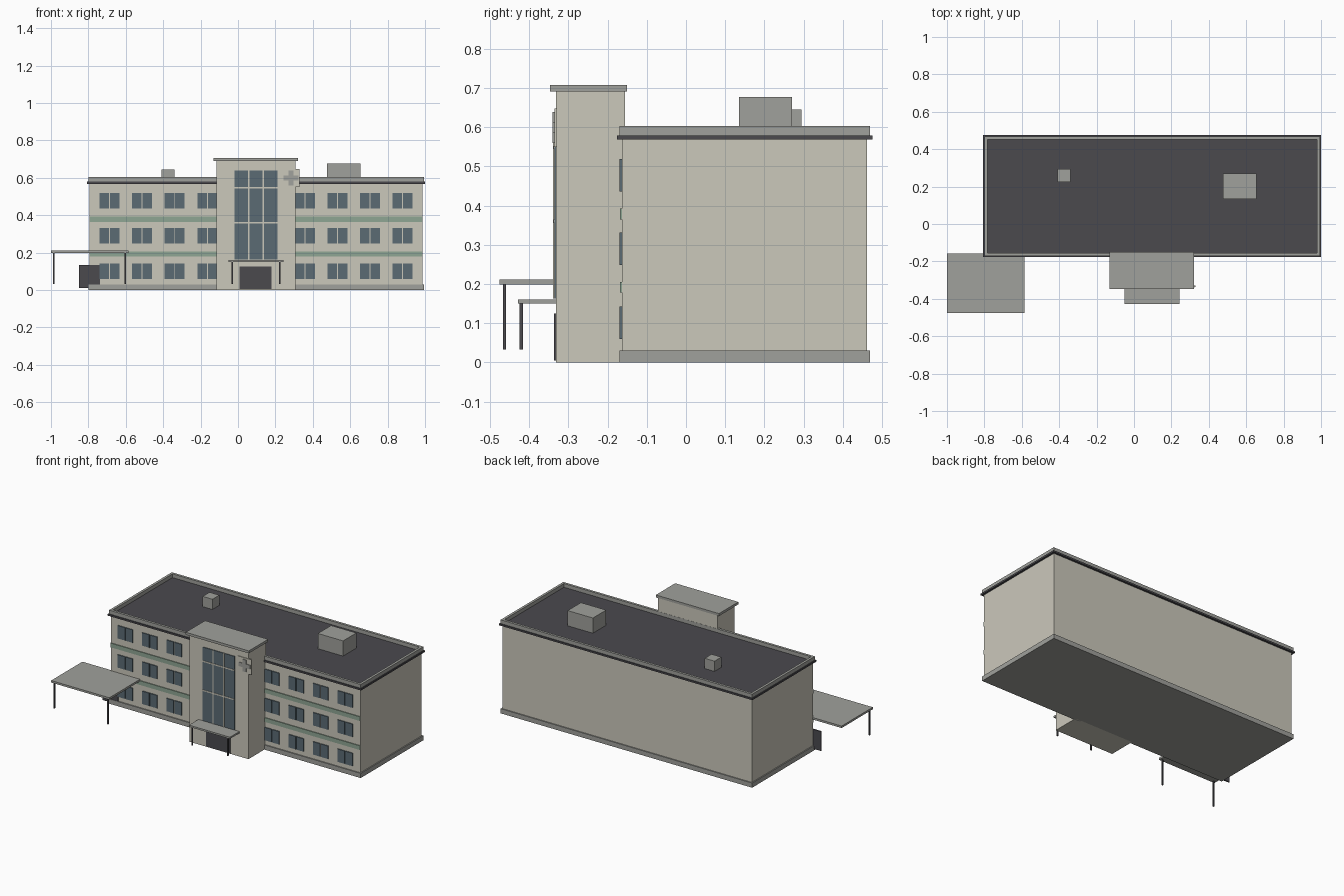
import bpy
import bmesh


def material(name, rgb):
    m = bpy.data.materials.new(name)
    m.diffuse_color = (*rgb, 1)
    return m


WALL = material("beige_plaster", (0.597, 0.578, 0.497))
GREY = material("grey_concrete", (0.352, 0.356, 0.332))
DARK = material("dark_charcoal", (0.069, 0.067, 0.076))
GLASS = material("blue_grey_glass", (0.105, 0.147, 0.175))
GREEN = material("sage_green", (0.275, 0.381, 0.296))


def boxes(name, mat, specs):
    """One object from boxes given as (x0, x1, y0, y1, z0, z1)."""
    bm = bmesh.new()
    for x0, x1, y0, y1, z0, z1 in specs:
        verts = bmesh.ops.create_cube(bm, size=1)["verts"]
        for v in verts:
            v.co = (x1 if v.co.x > 0 else x0,
                    y1 if v.co.y > 0 else y0,
                    z1 if v.co.z > 0 else z0)
    mesh = bpy.data.meshes.new(name)
    bm.to_mesh(mesh)
    bm.free()
    mesh.materials.append(mat)
    ob = bpy.data.objects.new(name, mesh)
    bpy.context.collection.objects.link(ob)
    return ob


# Main block: plinth, walls, cornice, roof and parapet
X0, X1, Y0, Y1 = -0.793, 0.987, -0.163, 0.462
boxes("plinth", GREY, [(X0 - 0.007, X1 + 0.007, Y0 - 0.007, Y1 + 0.007, 0, 0.03)])
boxes("main_walls", WALL, [(X0, X1, Y0, Y1, 0.01, 0.57)])
boxes("cornice_and_roof", DARK,
      [(X0 - 0.013, X1 + 0.013, Y0 - 0.013, Y1 + 0.013, 0.568, 0.579)])
px0, px1, py0, py1, t = X0 - 0.007, X1 + 0.007, Y0 - 0.007, Y1 + 0.007, 0.016
boxes("parapet", GREY, [
    (px0, px1, py0, py0 + t, 0.578, 0.603),
    (px0, px1, py1 - t, py1, 0.578, 0.603),
    (px0, px0 + t, py0 + t, py1 - t, 0.578, 0.603),
    (px1 - t, px1, py0 + t, py1 - t, 0.578, 0.603)])
boxes("rooftop_units", GREY, [
    (0.475, 0.655, 0.135, 0.27, 0.575, 0.677),
    (-0.41, -0.34, 0.225, 0.295, 0.575, 0.645)])

# Green bands between the storeys
boxes("facade_bands", GREEN,
      [(X0, X1, Y0 - 0.005, Y0 + 0.002, z, z + 0.027) for z in (0.178, 0.365)])

# Paired windows, skipping the columns behind the tower
panes = []
for col in (0, 1, 2, 3, 6, 7, 8, 9):
    x = -0.74 + col * 0.1741
    for z in (0.06, 0.248, 0.436):
        for dx in (0, 0.056):
            panes.append((x + dx, x + dx + 0.051, Y0 - 0.006, Y0 + 0.002, z, z + 0.083))
boxes("windows", GLASS, panes)

# Entrance tower
TY = -0.332
boxes("tower", WALL, [(-0.115, 0.307, TY, -0.155, 0, 0.692)])
boxes("tower_cap", GREY, [(-0.13, 0.32, -0.347, -0.15, 0.691, 0.707)])
boxes("tower_glazing", GLASS, [(-0.018, 0.21, TY - 0.004, TY + 0.002, 0.163, 0.638)])
boxes("glazing_bars", WALL,
      [(x - 0.004, x + 0.004, TY - 0.007, TY, 0.163, 0.638) for x in (0.058, 0.134)] +
      [(-0.018, 0.21, TY - 0.0065, TY, z - 0.004, z + 0.004) for z in (0.36, 0.548)])
boxes("entrance_door", DARK, [(0.008, 0.18, TY - 0.005, TY + 0.002, 0.005, 0.125)])

# Cross sign on its plate
boxes("sign_plate", WALL, [(0.235, 0.33, TY - 0.004, TY + 0.003, 0.55, 0.648)])
boxes("sign_cross", GREY, [
    (0.243, 0.323, TY - 0.008, TY - 0.003, 0.586, 0.612),
    (0.270, 0.296, TY - 0.0081, TY - 0.003, 0.560, 0.638)])

# Canopies on slim posts
boxes("entrance_canopy", GREY, [(-0.05, 0.242, -0.428, TY + 0.003, 0.15, 0.161)])
boxes("side_canopy", GREY, [(-1.0, -0.585, -0.475, -0.157, 0.199, 0.212)])


def posts(name, xs, y, top):
    boxes(name, DARK, [(x - 0.004, x + 0.004, y - 0.004, y + 0.004, 0.033, top) for x in xs])


posts("entrance_posts", (-0.032, 0.222), -0.42, 0.152)
posts("side_posts", (-0.985, -0.602), -0.463, 0.201)

# Side door under the large canopy
boxes("side_door", DARK, [(-0.85, -0.738, Y0 - 0.005, Y0 + 0.003, 0.01, 0.135)])
